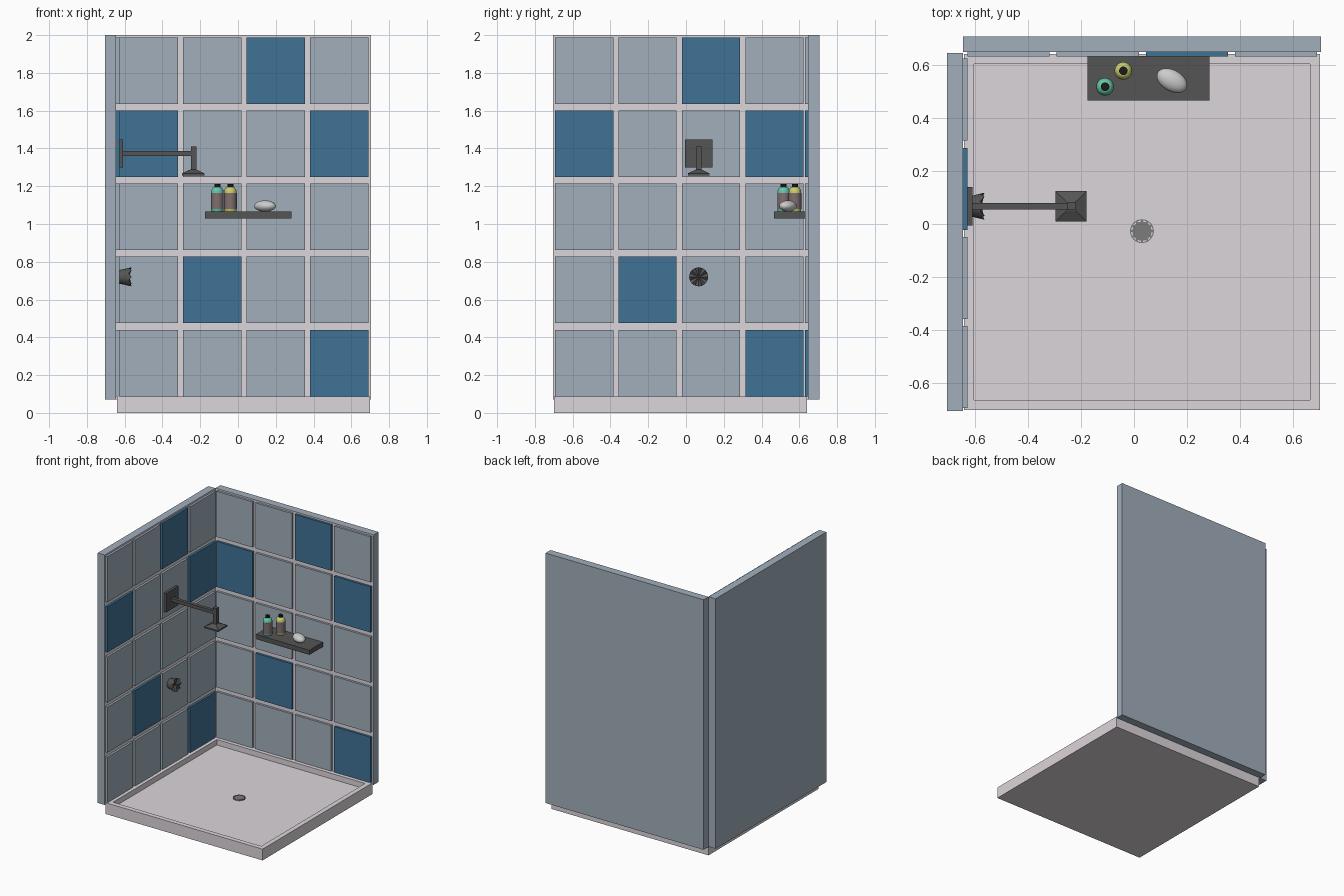
import bpy, bmesh, math
from mathutils import Matrix

if "Cube" in bpy.data.objects:
    bpy.data.objects.remove(bpy.data.objects["Cube"])


def mat(name, r, g, b):
    m = bpy.data.materials.new(name)
    m.diffuse_color = (r, g, b, 1)
    m.use_nodes = True
    m.node_tree.nodes["Principled BSDF"].inputs["Base Color"].default_value = m.diffuse_color
    return m


TILE = mat("pale_tile", .36, .43, .50)
BLUE = mat("blue_tile", .05, .17, .30)
PALE = mat("tray_and_grout", .72, .67, .71)
DARK = mat("dark_metal", .09, .09, .09)
DRAIN = mat("drain_metal", .2, .2, .2)
TEAL = mat("teal", .13, .57, .40)
YELLOW = mat("yellow", .58, .61, .16)
LABEL = mat("label", .22, .16, .16)
BLACK = mat("black", .01, .01, .01)


def finish(name, bm, *mats):
    bmesh.ops.recalc_face_normals(bm, faces=bm.faces)
    me = bpy.data.meshes.new(name)
    bm.to_mesh(me)
    bm.free()
    ob = bpy.data.objects.new(name, me)
    bpy.context.collection.objects.link(ob)
    for m in mats:
        me.materials.append(m)
    return ob


def smooth(ob, angle=35):
    bpy.ops.object.select_all(action='DESELECT')
    ob.select_set(True)
    bpy.context.view_layer.objects.active = ob
    bpy.ops.object.shade_smooth_by_angle(angle=math.radians(angle))


def add_box(bm, x0, x1, y0, y1, z0, z1):
    m = Matrix.Translation(((x0 + x1) / 2, (y0 + y1) / 2, (z0 + z1) / 2))
    m = m @ Matrix.Diagonal((x1 - x0, y1 - y0, z1 - z0, 1))
    bmesh.ops.create_cube(bm, size=1, matrix=m)


def box(name, m, *b):
    bm = bmesh.new()
    add_box(bm, *b)
    return finish(name, bm, m)


def add_lathe(bm, profile, cx, cy, seg=32, closed=False):
    rings = [[bm.verts.new((cx + r * math.cos(2 * math.pi * i / seg),
                            cy + r * math.sin(2 * math.pi * i / seg), z))
              for i in range(seg)] for r, z in profile]
    pairs = list(zip(rings, rings[1:]))
    if closed:
        pairs.append((rings[-1], rings[0]))
    for a, b in pairs:
        for i in range(seg):
            j = (i + 1) % seg
            bm.faces.new((a[i], a[j], b[j], b[i]))
    if not closed:
        bm.faces.new(rings[0])
        bm.faces.new(rings[-1])


def lathe(name, m, profile, cx, cy):
    bm = bmesh.new()
    add_lathe(bm, profile, cx, cy)
    smooth(finish(name, bm, m))


# Shower tray: block with an inset, sunken floor
bm = bmesh.new()
add_box(bm, -.64, .70, -.70, .64, 0, .087)
bm.faces.ensure_lookup_table()
top = max(bm.faces, key=lambda f: f.calc_center_median().z)
bmesh.ops.inset_region(bm, faces=[top], thickness=.052)
floor = bmesh.ops.extrude_face_region(bm, geom=[top])
bmesh.ops.delete(bm, geom=[top], context='FACES_ONLY')
for v in floor['geom']:
    if isinstance(v, bmesh.types.BMVert):
        v.co.z = .045
finish("shower_tray", bm, PALE)

# Walls, with the grout colour on the inner face
back = box("back_wall", TILE, -.645, .705, .647, .707, .07, 2)
left = box("left_wall", TILE, -.705, -.645, -.705, .645, .07, 2)
for wall, axis, sign in ((back, 1, -1), (left, 0, 1)):
    wall.data.materials.append(PALE)
    for p in wall.data.polygons:
        if p.normal[axis] * sign > .9:
            p.material_index = 1

# Tiles: the same pattern on both walls
blue_cells = {(2, 0), (0, 1), (3, 1), (1, 3), (3, 4)}
for col in range(4):
    for row in range(5):
        m = BLUE if (col, row) in blue_cells else TILE
        z1 = 1.988 - .387 * row
        x0, y0 = -.627 + .336 * col, -.694 + .336 * col
        box(f"back_tile_{col}_{row}", m, x0, x0 + .309, .63, .65, z1 - .352, z1)
        box(f"left_tile_{col}_{row}", m, -.648, -.628, y0, y0 + .309, z1 - .352, z1)

# Shower plate, arm, drop and flared head
AY = .067
box("shower_plate", DARK, -.63, -.608, AY - .073, AY + .073, 1.30, 1.447)
box("shower_arm", DARK, -.61, -.235, AY - .013, AY + .013, 1.36, 1.386)
box("shower_drop", DARK, -.25, -.221, AY - .015, AY + .015, 1.28, 1.41)
bm = bmesh.new()
add_box(bm, -.296, -.178, AY - .057, AY + .057, 1.257, 1.268)
top = max(bm.faces, key=lambda f: f.calc_center_median().z)
for v in bmesh.ops.extrude_face_region(bm, geom=[top])['geom']:
    if isinstance(v, bmesh.types.BMVert):
        v.co.x = -.237 + (v.co.x + .237) * .28
        v.co.y = AY + (v.co.y - AY) * .28
        v.co.z = 1.288
bmesh.ops.delete(bm, geom=[top], context='FACES_ONLY')
finish("shower_head", bm, DARK)

# Control knob: flared, with a notched front rim
bm = bmesh.new()
N = 32
rings = []
for x, r, notch in ((-.63, .036, 0), (-.60, .042, 0), (-.563, .05, .016), (-.567, .042, .013)):
    ring = []
    for i in range(N):
        a = 2 * math.pi * i / N
        d = notch * (0.5 - 0.5 * math.cos(8 * a))
        ring.append(bm.verts.new((x - d, AY + r * math.cos(a), .72 + r * math.sin(a))))
    rings.append(ring)
for a, b in zip(rings, rings[1:]):
    for i in range(N):
        j = (i + 1) % N
        bm.faces.new((a[i], a[j], b[j], b[i]))
bm.faces.new(rings[0])
hub = bm.verts.new((-.575, AY, .72))
for i in range(N):
    bm.faces.new((rings[-1][i], rings[-1][(i + 1) % N], hub))
smooth(finish("control_knob", bm, DARK))

# Shelf and soap
box("shelf", DARK, -.175, .284, .466, .632, 1.03, 1.066)
bm = bmesh.new()
m = (Matrix.Translation((.143, .54, 1.095)) @ Matrix.Rotation(math.radians(-30), 4, 'Z')
     @ Matrix.Diagonal((.062, .04, .03, 1)))
bmesh.ops.create_uvsphere(bm, u_segments=32, v_segments=16, radius=1, matrix=m)
smooth(finish("soap", bm), 60)

# Bottles: body, label band and cap
for name, m, x, y in (("teal", TEAL, -.109, .517), ("yellow", YELLOW, -.04, .577)):
    lathe(f"{name}_bottle", m, [(.031, 1.066), (.033, 1.07), (.033, 1.17), (.030, 1.183),
                                (.023, 1.192), (.016, 1.196)], x, y)
    lathe(f"{name}_label", LABEL, [(.0335, 1.08), (.0335, 1.165)], x, y)
    lathe(f"{name}_cap", BLACK, [(.016, 1.19), (.016, 1.212)], x, y)

# Drain cover: disc and ring joined by short spokes
bm = bmesh.new()
DX, DY = .03, -.027
add_lathe(bm, [(.036, .04), (.036, .05)], DX, DY)
add_lathe(bm, [(.041, .04), (.045, .04), (.045, .05), (.041, .05)], DX, DY, closed=True)
for i in range(12):
    spoke = bmesh.ops.create_cube(bm, size=1)['verts']
    bmesh.ops.transform(bm, verts=spoke, matrix=(
        Matrix.Translation((DX, DY, .045)) @ Matrix.Rotation(i * math.pi / 6, 4, 'Z')
        @ Matrix.Translation((.0385, 0, 0)) @ Matrix.Diagonal((.008, .008, .0098, 1))))
finish("drain_cover", bm, DRAIN)
